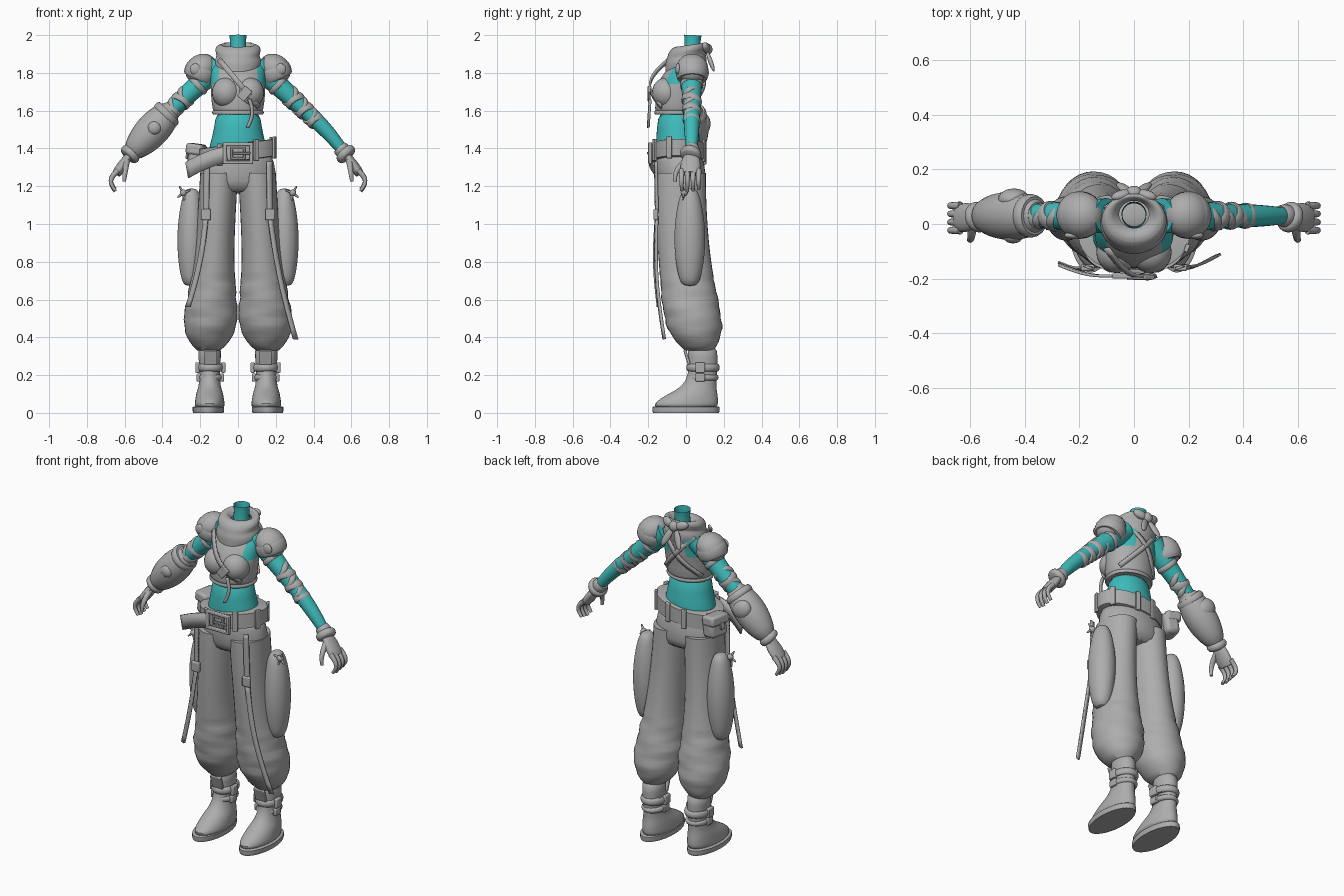
import bpy, bmesh
from math import sin, cos, pi, radians
from mathutils import Vector, Matrix, Euler

if "Cube" in bpy.data.objects:
    bpy.data.objects.remove(bpy.data.objects["Cube"])


def material(name, colour):
    mat = bpy.data.materials.new(name)
    mat.use_nodes = True
    mat.diffuse_color = colour
    mat.node_tree.nodes["Principled BSDF"].inputs["Base Color"].default_value = colour
    return mat


GREY = material("cloth grey", (.42, .42, .42, 1))
TEAL = material("skin teal", (.05, .5, .5, 1))
made = []


def finish(name, bm, mat=GREY, pair=False, sub=0, bevel=0, thick=0, rule=None):
    """Turn a bmesh into an object with its modifiers; pair mirrors it across x."""
    bmesh.ops.recalc_face_normals(bm, faces=bm.faces)
    mesh = bpy.data.meshes.new(name)
    mesh.materials.append(mat)
    if rule:
        mesh.materials.append(TEAL)
        for face in bm.faces:
            face.material_index = int(rule(face.calc_center_median()))
    bm.to_mesh(mesh)
    bm.free()
    part = bpy.data.objects.new(name, mesh)
    bpy.context.scene.collection.objects.link(part)
    if sub:
        modifier = part.modifiers.new("smooth", 'SUBSURF')
        modifier.levels = modifier.render_levels = sub
    if thick:
        modifier = part.modifiers.new("thickness", 'SOLIDIFY')
        modifier.thickness, modifier.offset = thick, 0
    if bevel:
        modifier = part.modifiers.new("bevel", 'BEVEL')
        modifier.width, modifier.segments = bevel, 2
    if pair:
        part.modifiers.new("mirror", 'MIRROR').use_mirror_merge = False
    made.append(part)


def skin(name, loops, cap=True, closed=True, **options):
    """Bridge successive loops of points with quads."""
    bm = bmesh.new()
    rows = [[bm.verts.new(point) for point in loop] for loop in loops]
    count = len(rows[0])
    for low, high in zip(rows, rows[1:]):
        for i in range(count if closed else count - 1):
            j = (i + 1) % count
            bm.faces.new((low[i], low[j], high[j], high[i]))
    if cap and closed:
        bm.faces.new(rows[0])
        bm.faces.new(rows[-1])
    finish(name, bm, **options)


def loft(name, rings, x=0, tilt=0, pitch=0, sides=32, **options):
    """Stack ellipses given as (z, x radius, y radius, y centre)."""
    loops = []
    for z, rx, ry, cy in rings:
        spots = [(rx * cos(2 * pi * i / sides), ry * sin(2 * pi * i / sides)) for i in range(sides)]
        loops.append([(x + u, cy + v, z + tilt * u + pitch * v) for u, v in spots])
    skin(name, loops, **options)


def arc(start, end, bend, steps):
    """Points from start to end, bowed sideways by the bend vector."""
    start, end, bend = Vector(start), Vector(end), Vector(bend)
    return [start.lerp(end, i / steps) + bend * sin(pi * i / steps) for i in range(steps + 1)]


def limb(name, start, end, r_start, r_end, swell=0, bend=(0, 0, 0), flat=1, steps=8, sides=20, **options):
    """Sweep a tapered, swelling section along a bowed path."""
    path = arc(start, end, bend, steps)
    loops = []
    for i, centre in enumerate(path):
        t = i / steps
        along = (path[min(i + 1, steps)] - path[max(i - 1, 0)]).normalized()
        ref = Vector((0, 1, 0)) if abs(along.y) < .9 else Vector((1, 0, 0))
        u = (ref - along * ref.dot(along)).normalized()
        v = along.cross(u) * flat
        r = r_start + (r_end - r_start) * t + swell * abs(sin(pi * t)) ** .6
        turns = [2 * pi * k / sides for k in range(sides)]
        loops.append([centre + r * (u * cos(a) + v * sin(a)) for a in turns])
    skin(name, loops, **options)


def ribbon(name, start, end, width, bend=(0, 0, 0), **options):
    """A flat strap along a bowed path, widened along the given vector."""
    half = Vector(width) / 2
    skin(name, [(p - half, p + half) for p in arc(start, end, bend, 12)],
         closed=False, thick=.01, **options)


def placed(loc, size, rot):
    turn = Euler([radians(angle) for angle in rot]).to_matrix().to_4x4()
    return Matrix.Translation(loc) @ turn @ Matrix.Diagonal((*size, 1))


def box(name, loc, size, rot=(0, 0, 0), **options):
    bm = bmesh.new()
    bmesh.ops.create_cube(bm, size=1, matrix=placed(loc, size, rot))
    finish(name, bm, bevel=min(size) / 4, **options)


def ball(name, loc, size, rot=(0, 0, 0), **options):
    bm = bmesh.new()
    bmesh.ops.create_uvsphere(bm, u_segments=24, v_segments=16, radius=1, matrix=placed(loc, size, rot))
    finish(name, bm, **options)


def frame(name, y, z, width, height, bar):
    """A rectangular buckle frame facing the front."""
    for s, side, level in ((-1, "right", "lower"), (1, "left", "upper")):
        box(f"{name}_{side}_bar", (s * width / 2, y, z), (bar, bar, height + bar))
        box(f"{name}_{level}_bar", (0, y, z + s * height / 2), (width, bar, bar))


# Arm landmarks on the left side, and their mirrored copies
shoulder, elbow, wrist = Vector((.1, .03, 1.84)), Vector((.38, .03, 1.58)), Vector((.57, .03, 1.37))
flip = Matrix.Diagonal((-1, 1, 1))

# Neck, waist and shirt with teal arm openings
limb("neck", (0, .03, 1.86), (0, .036, 2), .05, .046, swell=-.005, cap=False, mat=TEAL)
loft("waist", [(1.34, .17, .12, -.04), (1.42, .15, .12, -.04), (1.5, .125, .11, -.045), (1.62, .12, .1, -.045)],
     mat=TEAL, sub=1)
loft("shirt", [(1.58, .125, .115, -.045), (1.6, .135, .12, -.045), (1.7, .145, .12, -.04), (1.74, .145, .12, -.03),
               (1.78, .145, .11, -.02), (1.82, .145, .1, 0), (1.86, .13, .08, .02), (1.9, .07, .05, .035)],
     sides=48, sub=1, rule=lambda c: c.z > 1.73 and abs(c.x) > (.1 if c.y < 0 else .06))
ball("bust", (.062, -.104, 1.695), (.076, .076, .08), pair=True)
limb("shirt_hem", (0, -.045, 1.58), (0, -.045, 1.6), .118, .118, swell=.004, flat=1.12, sides=40)

# Scarf with a knot and tails at the back
loft("scarf", [(1.78, .09, .1, -.01), (1.83, .125, .11, 0), (1.87, .125, .11, 0), (1.89, .11, .1, 0),
               (1.92, .125, .105, .01), (1.95, .11, .09, .02), (1.95, .08, .065, .03), (1.92, .055, .05, .035)],
     pitch=.14, cap=False, sub=2)
ball("scarf_knot", (0, .115, 1.925), (.03, .025, .03))
ball("scarf_bow", (.045, .105, 1.935), (.04, .02, .025), (0, -20, -15), pair=True)
ball("scarf_tail", (.035, .13, 1.86), (.02, .012, .06), (18, -25, 0), pair=True)

# Chest straps
ribbon("chest_strap", (-.1, -.09, 1.87), (.11, -.13, 1.62), (.02, 0, .02), bend=(0, -.08, 0))
ribbon("cross_strap", (.12, .02, 1.62), (-.1, .06, 1.87), (.02, 0, .02), bend=(0, .06, 0), pair=True)
box("chest_buckle", (.035, -.195, 1.69), (.05, .016, .07), (0, 40, 0))
ribbon("chest_strap_end", (.06, -.19, 1.66), (.05, -.2, 1.51), (.018, .006, 0), bend=(.02, 0, 0))

# Shoulder pads and wrapped arms
ball("shoulder_pad", (.195, .033, 1.822), (.088, .085, .075), (0, 35, 0), pair=True)
limb("shoulder_pad_rim", (.215, .033, 1.765), (.185, .033, 1.83), .075, .08, swell=.01, pair=True)
ball("shoulder_boss", (.225, -.042, 1.82), (.03, .014, .03), pair=True)
limb("upper_arm", shoulder, elbow, .065, .042, mat=TEAL, pair=True)
limb("forearm", elbow - Vector((.01, 0, -.01)), wrist, .043, .026, swell=.004, bend=(.005, 0, .005),
     mat=TEAL, pair=True)
wrap_top, wrap_end = shoulder.lerp(elbow, .58), elbow.lerp(wrist, .22)
for i in range(6):
    wobble = Vector((0, .01, .006)) * (-1) ** i
    r = .05 - .002 * i
    limb(f"arm_wrap_{i + 1}", wrap_top.lerp(wrap_end, i / 6) - wobble,
         wrap_top.lerp(wrap_end, (i + .93) / 6) + wobble, r, r, swell=.008, pair=True)
limb("upper_arm_wrap", shoulder.lerp(elbow, .36), shoulder.lerp(elbow, .44), .056, .056, swell=.006, pair=True)

# Wrist cuffs and gloved hands
limb("glove_cuff", elbow.lerp(wrist, .82), wrist, .036, .036, swell=.006, pair=True)
limb("wrist_cuff", elbow.lerp(wrist, .93), wrist + Vector((.015, -.01, -.015)), .045, .045, swell=.012, pair=True)
limb("palm", wrist, (.645, .02, 1.265), .032, .045, swell=.013, flat=.5, pair=True)
for i, finger in enumerate(("index", "middle", "ring", "little")):
    y, lift = .03 * i - .023, .006 * abs(i - 1)
    limb(f"{finger}_finger", (.635, y, 1.285), (.65, y, 1.172 + lift), .015, .009, bend=(.03, 0, 0),
         sides=12, pair=True)
limb("thumb", (.59, 0, 1.335), (.603, -.058, 1.225), .018, .009, bend=(0, -.02, 0), sides=12, pair=True)

# Gauntlet on the right forearm
limb("gauntlet", flip @ elbow.lerp(shoulder, .1), flip @ wrist, .05, .036, swell=.046, steps=12)
limb("gauntlet_rim", flip @ elbow.lerp(shoulder, .06), flip @ elbow.lerp(wrist, .06), .07, .074, swell=.008)
ball("gauntlet_button", (-.443, -.046, 1.508), (.036, .025, .036))
ball("elbow_cap", (-.44, .09, 1.53), (.055, .04, .06), (0, -45, 0))

# Trouser hips
loft("trouser_hips", [(1.39, .17, .12, -.04), (1.34, .19, .13, -.035), (1.22, .21, .135, -.025),
                      (1.16, .19, .11, -.025)], sub=1)

# Trouser legs: straight at the thigh, creased and puffed at the calf, gathered at the ankle
leg_loops = []
for i in range(41):
    t = i / 40
    puff, gather = sin(pi * t ** 4), t ** 12
    crease = .006 * sin(60 * t) * (t > .55)
    rx, ry = .1 + .045 * puff - .04 * gather, .135 + .02 * puff - .06 * gather
    loop = []
    for k in range(32):
        a = 2 * pi * k / 32
        ripple = 1 + crease * 5 * sin(2 * a + 20 * t) + crease
        loop.append((.1 + .055 * t + rx * ripple * cos(a), .1 * t * t - .03 + ry * ripple * sin(a), 1.27 - .94 * t))
    leg_loops.append(loop)
skin("trouser_leg", leg_loops, pair=True)

# Soft side pockets with knotted cords
limb("side_pocket", (.245, .02, 1.19), (.25, .02, .67), .03, .035, swell=.05, flat=.9, steps=16, sub=1, pair=True)
knot = Vector((.29, -.01, 1.165))
ball("pocket_knot", knot, (.018, .018, .018), pair=True)
for i in range(4):
    a = radians(100 * i - 40)
    limb(f"pocket_cord_{i + 1}", knot, knot + Vector((cos(a), -.2, sin(a))) * .04, .009, .004, sides=8, pair=True)

# Belt with loops, buckle, loose end and pouch
loft("belt", [(1.333, .19, .13, -.04), (1.336, .205, .14, -.04), (1.423, .205, .14, -.04), (1.426, .19, .13, -.04)],
     tilt=.13)
for i, angle in enumerate((-62, -20, 30, 75, 105, 150, 242)):
    a = radians(angle)
    x, y = .206 * cos(a), .142 * sin(a) - .04
    box(f"belt_loop_{i + 1}", (x, y, 1.38 + .13 * x), (.016, .03, .115), (0, 0, angle))
frame("belt_buckle", -.19, 1.375, .14, .095, .02)
frame("buckle_inner", -.19, 1.375, .065, .055, .012)
box("buckle_prong", (.02, -.2, 1.375), (.09, .012, .012))
ribbon("belt_end", (-.06, -.19, 1.37), (-.27, -.15, 1.285), (-.015, 0, .085), bend=(0, -.015, .01))
for piece, x, z, size in (("bag", -.215, 1.355, (.085, .12, .125)), ("flap", -.222, 1.395, (.09, .13, .06)),
                          ("clasp", -.268, 1.365, (.012, .03, .04))):
    box(f"pouch_{piece}", (x, .035, z), size, (0, 8, -12))

# Hanging straps on the front of the legs
ribbon("thigh_strap", (.165, -.16, 1.33), (.17, -.155, 1.06), (.03, .01, 0), pair=True)
box("strap_buckle", (.17, -.16, 1.05), (.05, .024, .06), pair=True)
ribbon("left_strap_end", (.17, -.155, 1.04), (.305, -.115, .39), (.026, .01, 0), bend=(-.015, -.02, 0))
ribbon("right_strap_end", (-.17, -.155, 1.04), (-.265, -.145, .56), (.026, -.01, 0), bend=(.015, -.015, 0))

# Boots with soles, tongues and buckled ankle straps
loft("boot_sole", [(0, .08, .175, 0), (.01, .083, .178, 0), (.03, .083, .178, 0), (.035, .076, .17, 0)],
     x=.157, pair=True)
loft("boot", [(.02, .08, .17, 0), (.05, .08, .17, 0), (.08, .075, .15, .02), (.11, .07, .12, .045),
              (.14, .058, .09, .07), (.2, .053, .075, .09), (.3, .06, .078, .09), (.36, .062, .08, .085)],
     x=.15, sub=1, pair=True)
box("boot_tongue", (.145, .005, .295), (.07, .016, .08), (18, 0, 0), pair=True)
for level, z, height, r in (("upper", .24, .04, .068), ("lower", .187, .03, .062)):
    limb(f"ankle_strap_{level}", (.146, .09, z - height / 2), (.146, .09, z + height / 2), r + .01, r + .01,
         swell=.01, flat=.82, sides=28, pair=True)
    for side, reach in (("outer", r), ("inner", -r)):
        box(f"{side}_{level}_clasp", (.146 + reach, .075, z), (.022, .05, height * 1.4), pair=True)

# Smooth shading with sharp edges kept
bpy.ops.object.select_all(action='DESELECT')
for part in made:
    part.select_set(True)
bpy.context.view_layer.objects.active = made[0]
bpy.ops.object.shade_smooth_by_angle(angle=radians(45))
